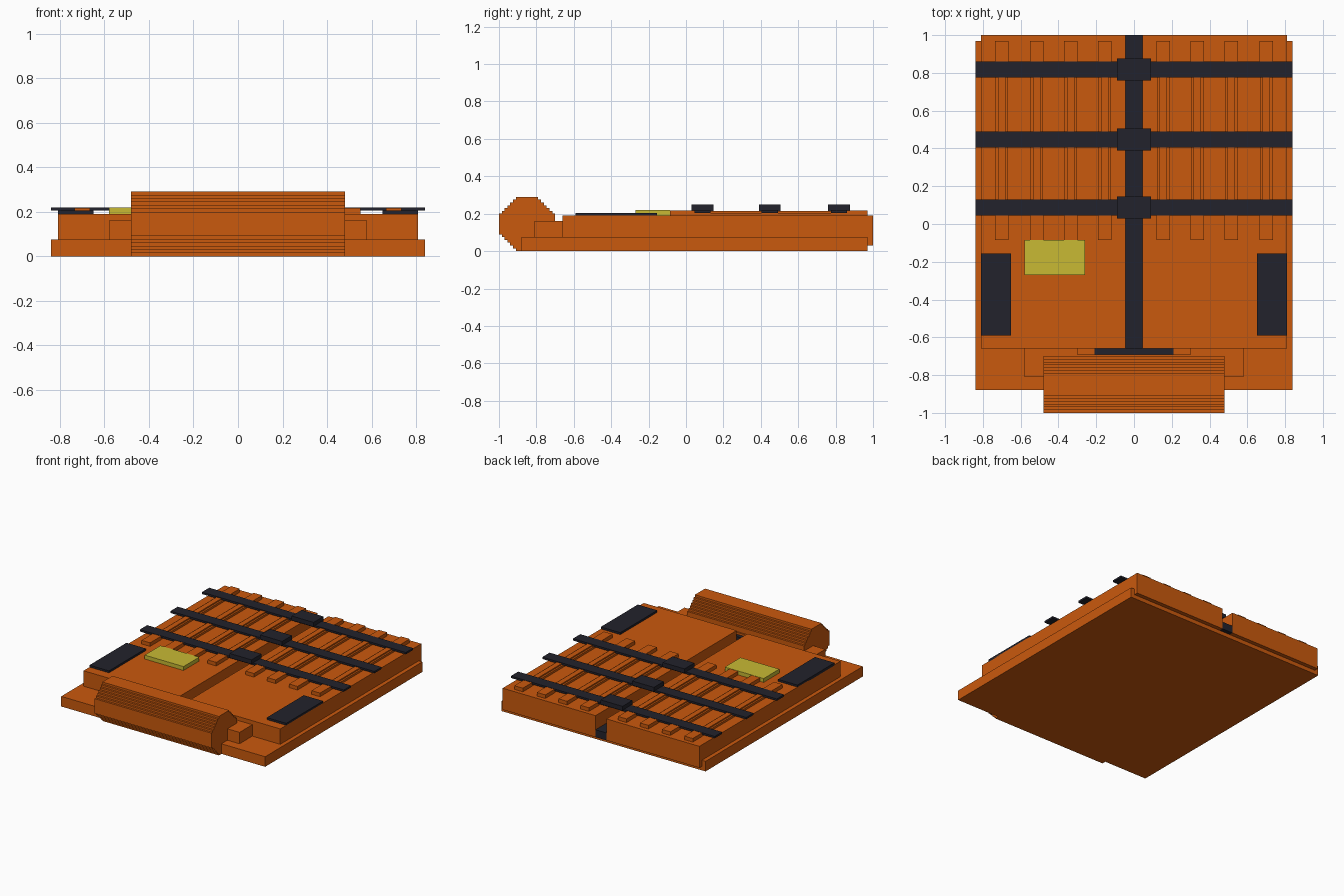
import bpy, bmesh

cube = bpy.data.objects.get("Cube")
if cube:
    bpy.data.objects.remove(cube, do_unlink=True)


def material(name, rgb):
    m = bpy.data.materials.new(name)
    m.use_nodes = True
    m.diffuse_color = (*rgb, 1)
    m.node_tree.nodes["Principled BSDF"].inputs["Base Color"].default_value = (*rgb, 1)
    return m


orange = material("orange fabric", (0.59, 0.1, 0.004))
dark = material("dark webbing", (0.016, 0.016, 0.025))
yellow = material("yellow patch", (0.58, 0.49, 0.034))


def finish(name, bm, mat):
    bmesh.ops.recalc_face_normals(bm, faces=bm.faces)
    mesh = bpy.data.meshes.new(name)
    bm.to_mesh(mesh)
    bm.free()
    mesh.materials.append(mat)
    ob = bpy.data.objects.new(name, mesh)
    bpy.context.collection.objects.link(ob)
    return ob


def box(name, x, y, z, mat):
    """Box from (min, max) ranges on each axis."""
    bm = bmesh.new()
    bmesh.ops.create_cube(bm, size=1)
    for v in bm.verts:
        v.co = [r[0] if c < 0 else r[1] for c, r in zip(v.co, (x, y, z))]
    return finish(name, bm, mat)


def pair(name, x, y, z, mat):
    """Box on the left and its mirror on the right."""
    box("left_" + name, x, y, z, mat)
    box("right_" + name, (-x[1], -x[0]), y, z, mat)


# Back panel and the two front panels with a channel between them
box("back_panel", (-0.84, 0.84), (-0.88, 0.97), (0, 0.075), orange)
pair("front_panel", (0.045, 0.81), (-0.66, 1.0), (0.03, 0.19), orange)
box("zipper", (-0.045, 0.045), (-0.68, 1.0), (0.03, 0.085), dark)

# Neck: shoulder step and dark trim
box("shoulder_step", (-0.58, 0.58), (-0.81, -0.69), (0.07, 0.16), orange)
pair("shoulder_step_end", (0.30, 0.58), (-0.69, -0.66), (0.07, 0.16), orange)
pair("neck_infill", (0.21, 0.30), (-0.69, -0.66), (0.07, 0.145), orange)
box("neck_trim", (-0.21, 0.21), (-0.69, -0.66), (0.07, 0.145), dark)

# Rolled collar: octagonal profile with stepped corners
STEPS, STEP = 6, 0.015
quarter = []
for i in range(STEPS):
    quarter += [(0.15 - i * STEP, 0.055 + i * STEP), (0.15 - (i + 1) * STEP, 0.055 + i * STEP)]
quarter.append((0.06, 0.145))
flipped = quarter[::-1]
profile = (quarter + [(-a, b) for a, b in flipped]
           + [(-a, -b) for a, b in quarter] + [(a, -b) for a, b in flipped])
bm = bmesh.new()
face = bm.faces.new([bm.verts.new((-0.48, a - 0.85, b + 0.145)) for a, b in profile])
ext = bmesh.ops.extrude_face_region(bm, geom=[face])["geom"]
bmesh.ops.translate(bm, vec=(0.96, 0, 0), verts=[g for g in ext if isinstance(g, bmesh.types.BMVert)])
finish("collar", bm, orange)

# Lengthwise ribs with raised cores and thicker end tabs
for n, cx in enumerate((0.155, 0.335, 0.515, 0.70), 1):
    pair(f"rib_{n}", (cx - 0.033, cx + 0.033), (-0.085, 0.97), (0.18, 0.205), orange)
    pair(f"rib_core_{n}", (cx - 0.02, cx + 0.02), (-0.08, 0.965), (0.2, 0.214), orange)
    for end, y in (("front", (-0.085, 0.045)), ("back", (0.86, 0.97))):
        pair(f"rib_{end}_tab_{n}", (cx - 0.035, cx + 0.035), y, (0.185, 0.217), orange)

# Cross straps with buckles
for n, cy in enumerate((0.088, 0.448, 0.818), 1):
    box(f"strap_{n}", (-0.84, 0.84), (cy - 0.043, cy + 0.043), (0.205, 0.219), dark)
    box(f"buckle_{n}", (-0.09, 0.09), (cy - 0.058, cy + 0.058), (0.215, 0.248), dark)

# Shoulder pads and chest patch
pair("shoulder_pad", (0.65, 0.81), (-0.59, -0.155), (0.185, 0.205), dark)
box("chest_patch", (-0.58, -0.26), (-0.27, -0.085), (0.185, 0.219), yellow)
